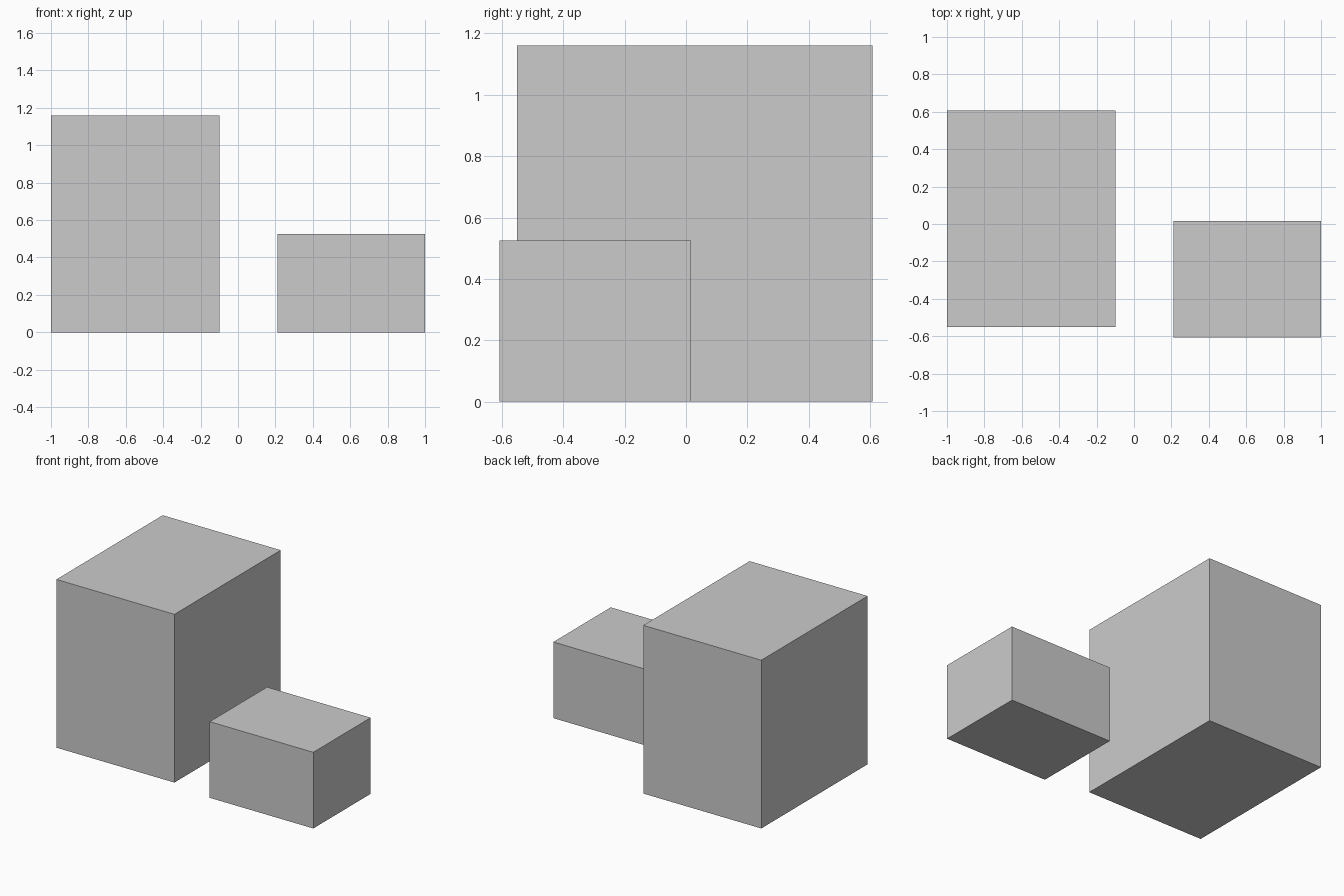
import bpy
import bmesh
from mathutils import Vector

if "Cube" in bpy.data.objects:
    bpy.data.objects.remove(bpy.data.objects["Cube"])


def box(name, low, high):
    """Axis-aligned box between two opposite corners."""
    low, high = Vector(low), Vector(high)
    bm = bmesh.new()
    bmesh.ops.create_cube(bm, size=1)
    bmesh.ops.scale(bm, vec=high - low, verts=bm.verts)
    mesh = bpy.data.meshes.new(name)
    bm.to_mesh(mesh)
    bm.free()
    obj = bpy.data.objects.new(name, mesh)
    obj.location = (low + high) / 2
    bpy.context.collection.objects.link(obj)
    return obj


# Tall block on the left, low block at the front right
box("large_block", (-1.0, -0.55, 0), (-0.10, 0.608, 1.16))
box("small_block", (0.21, -0.608, 0), (1.0, 0.017, 0.525))
